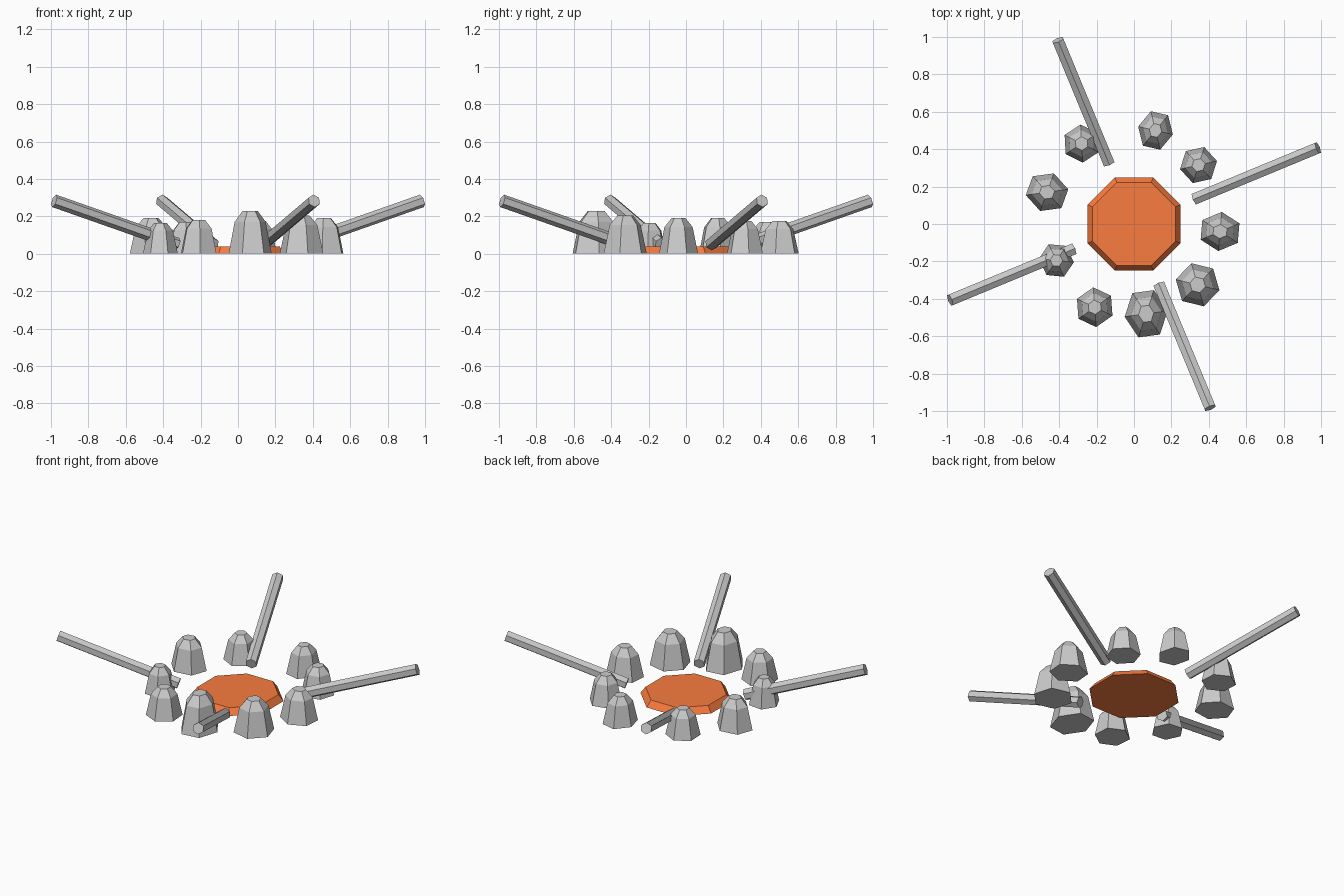
import bpy, bmesh
from math import radians, cos, sin, pi
from mathutils import Matrix, Vector

if "Cube" in bpy.data.objects:
    bpy.data.objects.remove(bpy.data.objects["Cube"])


def loft(name, sides, rings, phase=0.0):
    """Flat-faced solid from stacked rings of (radius_x, radius_y, z)."""
    bm = bmesh.new()
    loops = []
    for rx, ry, z in rings:
        angles = [phase + 2 * pi * i / sides for i in range(sides)]
        loops.append([bm.verts.new((rx * cos(a), ry * sin(a), z)) for a in angles])
    for low, high in zip(loops, loops[1:]):
        for i in range(sides):
            j = (i + 1) % sides
            bm.faces.new((low[i], low[j], high[j], high[i]))
    bm.faces.new(loops[0][::-1])
    bm.faces.new(loops[-1])
    mesh = bpy.data.meshes.new(name)
    bm.to_mesh(mesh)
    bm.free()
    obj = bpy.data.objects.new(name, mesh)
    bpy.context.collection.objects.link(obj)
    return obj


# Glowing ember bed: bevelled octagonal slab
ember = loft("ember_bed", 8, [(0.27, 0.27, 0), (0.24, 0.24, 0.04)], pi / 8)
glow = bpy.data.materials.new("ember_orange")
glow.diffuse_color = (0.95, 0.2, 0.05, 1)
glow.use_nodes = True
glow.node_tree.nodes["Principled BSDF"].inputs["Base Color"].default_value = glow.diffuse_color
ember.data.materials.append(glow)

# Ring of stones: x, y, radial radius, tangential radius, height
stones = [
    (0.46, -0.04, 0.115, 0.105, 0.19),
    (0.345, 0.315, 0.101, 0.101, 0.175),
    (0.115, 0.50, 0.109, 0.095, 0.175),
    (-0.28, 0.43, 0.102, 0.102, 0.17),
    (-0.465, 0.17, 0.117, 0.107, 0.19),
    (-0.415, -0.195, 0.093, 0.096, 0.165),
    (-0.21, -0.445, 0.107, 0.105, 0.18),
    (0.065, -0.48, 0.138, 0.116, 0.228),
    (0.34, -0.325, 0.12, 0.12, 0.205),
]
for n, (x, y, a, b, h) in enumerate(stones, 1):
    rings = [(a * s, b * s, h * t) for s, t in ((1, 0), (0.72, 0.75), (0.36, 1))]
    stone = loft(f"stone_{n}", 6, rings, pi / 6)
    turn = Vector((1, 0)).angle_signed(Vector((x, y)))
    stone.location = (x, y, 0)
    stone.rotation_euler.z = -turn

# Four sticks leaning outwards from the embers, a quarter turn apart
R, LENGTH, TILT = 0.035, 0.75, radians(18)
for n in range(4):
    stick = loft(f"stick_{n + 1}", 6, [(R, R, 0), (R, R, LENGTH)])
    stick.matrix_world = (Matrix.Rotation(radians(22.5 + 90 * n), 4, 'Z')
                          @ Matrix.Translation((0.351, 0, 0.051))
                          @ Matrix.Rotation(pi / 2 - TILT, 4, 'Y'))
